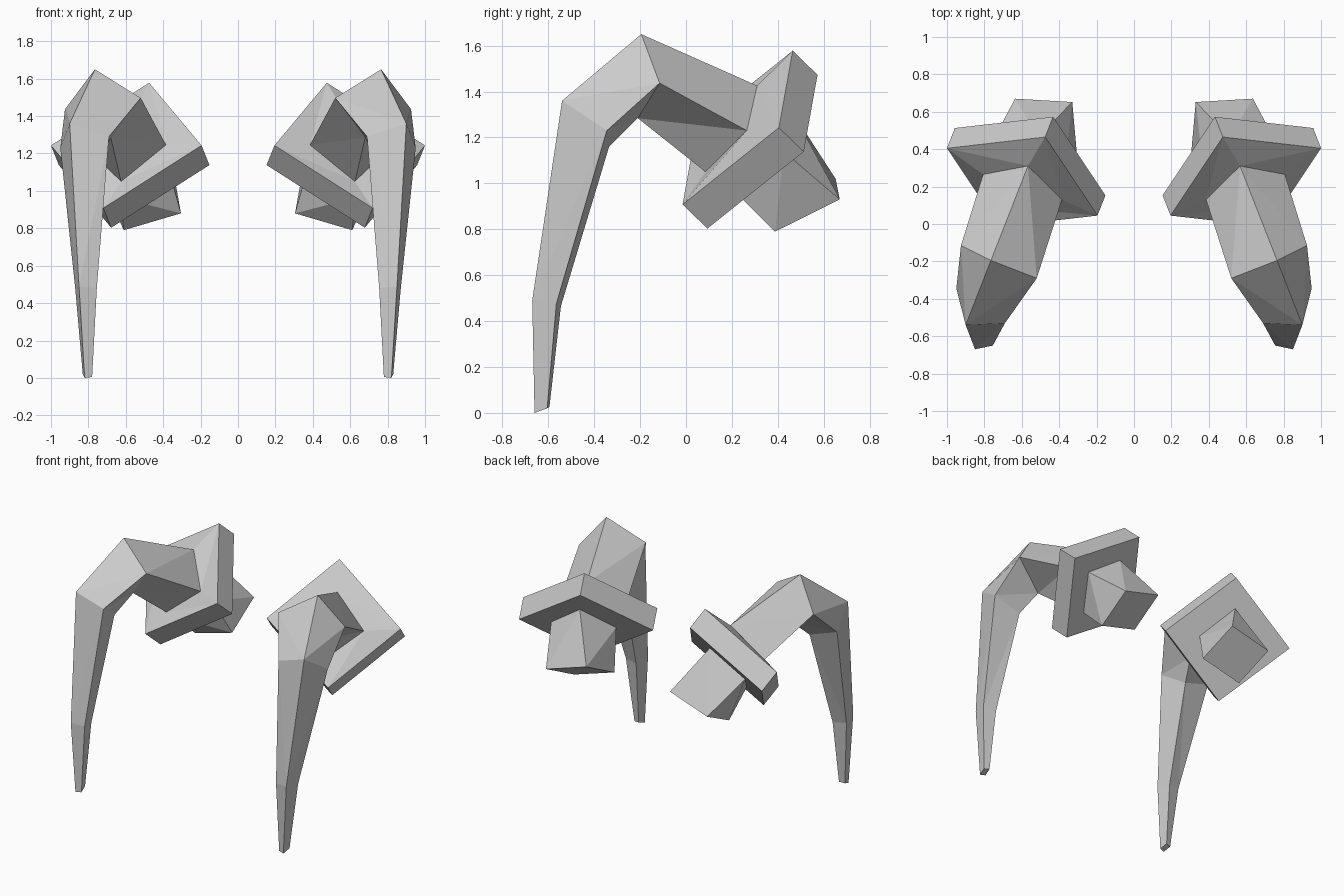
import bpy
import bmesh
from mathutils import Vector as V

if "Cube" in bpy.data.objects:
    bpy.data.objects.remove(bpy.data.objects["Cube"], do_unlink=True)


def section(corner, side, depth):
    """Four-sided section: its outer front corner and the two neighbouring corners."""
    a, b, d = V(corner), V(side), V(depth)
    return [a, b, b + d - a, d]


def add_loft(bm, sections):
    """Skin the sections in order and cap both ends."""
    loops = [[bm.verts.new(p) for p in s] for s in sections]
    for low, high in zip(loops, loops[1:]):
        for i in range(4):
            j = (i + 1) % 4
            bm.faces.new((low[i], low[j], high[j], high[i]))
    bm.faces.new(loops[0][::-1])
    bm.faces.new(loops[-1])


# Curved claw, from the tip up over the bend to the collar
tip = section((.82, -.66, 0), (.83, -.605, .02), (.78, -.65, .005))
shin = section((.85, -.67, .49), (.87, -.565, .475), (.755, -.65, .48))
knee = section((.9, -.54, 1.36), (.95, -.345, 1.23), (.69, -.53, 1.29))
bend = section((.765, -.195, 1.65), (.925, -.115, 1.437), (.52, -.29, 1.497))
root = section((.567, .31, 1.426), (.807, .265, 1.23), (.385, .13, 1.246))

# Square tilted collar
collar_front = section((.475, .465, 1.578), (1, .405, 1.243), (.195, .045, 1.243))
thickness = V((-.042, .108, -.105))
collar_back = [p + thickness for p in collar_front]


def on_collar(u, v):
    """Point on the back of the collar, as fractions of its two sides."""
    a, b, _, d = collar_back
    return a + (b - a) * u + (d - a) * v


# Peg that leaves the back of the collar
peg_base = section(on_collar(.27, .22), on_collar(.76, .24), on_collar(.28, .73))
peg_end = section((.33, .652, 1.02), (.636, .67, .93), (.305, .37, .88))

bm = bmesh.new()
add_loft(bm, [tip, shin, knee, bend, root, collar_front, collar_back, peg_base, peg_end])
bmesh.ops.triangulate(bm, faces=bm.faces[:], quad_method='SHORT_EDGE')
bmesh.ops.recalc_face_normals(bm, faces=bm.faces[:])
mesh = bpy.data.meshes.new("claw_pair")
bm.to_mesh(mesh)
bm.free()

# Plain grey material
grey = bpy.data.materials.new("plain_grey")
grey.use_nodes = True
colour = (.6, .6, .6, 1)
grey.diffuse_color = colour
grey.node_tree.nodes["Principled BSDF"].inputs["Base Color"].default_value = colour
mesh.materials.append(grey)

# Mirror the claw to the other side
claws = bpy.data.objects.new("claw_pair", mesh)
bpy.context.collection.objects.link(claws)
mirror = claws.modifiers.new("Mirror", 'MIRROR')
mirror.use_mirror_merge = False
